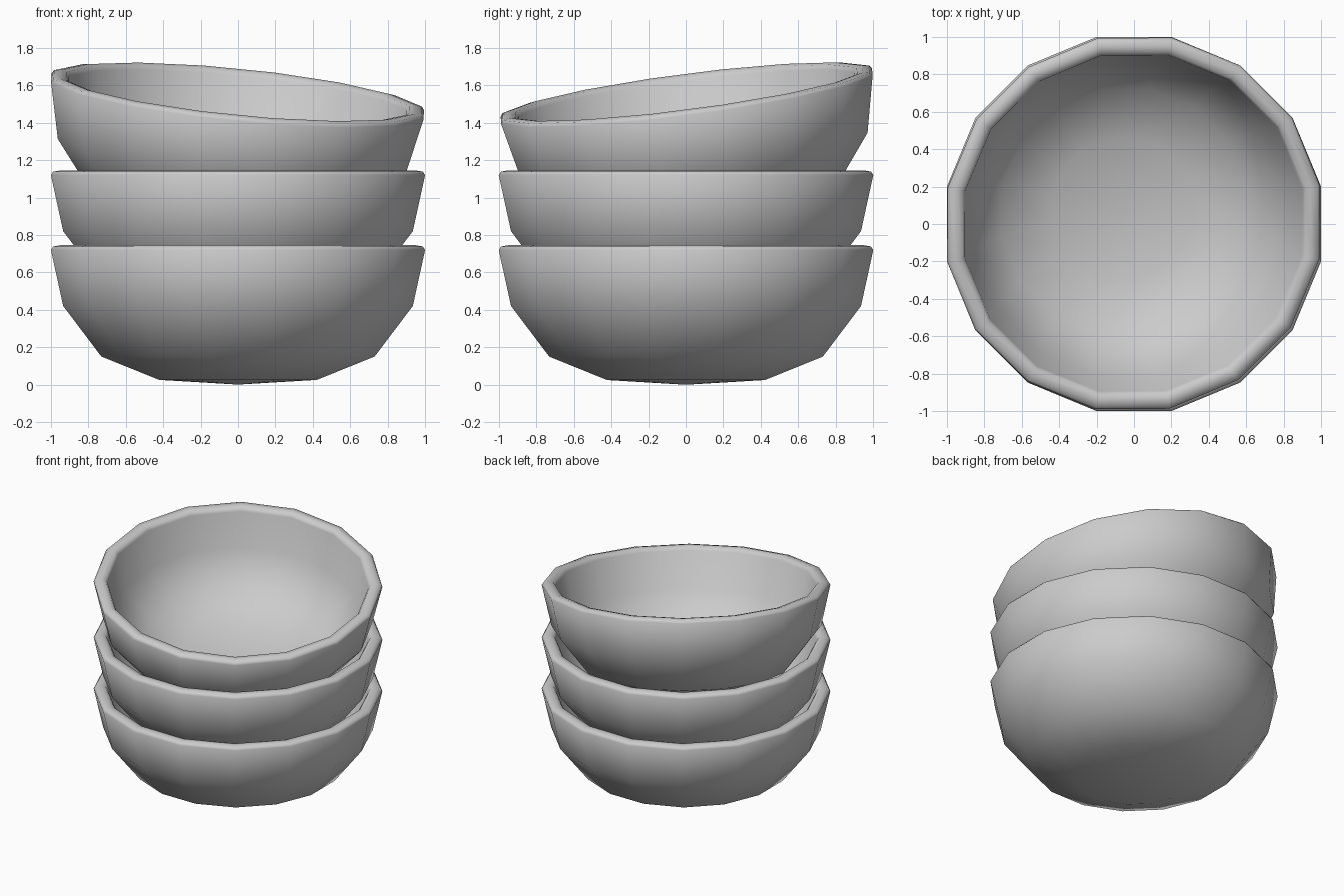
import bpy, bmesh, math
from mathutils import Vector, Quaternion

if "Cube" in bpy.data.objects:
    bpy.data.objects.remove(bpy.data.objects["Cube"])

SIDES = 16
RIM = 0.745
# radius, height: outside from the base up, over the rounded lip, down the inside
PROFILE = [(0.43, 0.025), (0.745, 0.15), (0.953, 0.42), (1.02, 0.72),
           (1.008, 0.738), (0.97, RIM), (0.937, 0.738), (0.923, 0.715),
           (0.865, 0.445), (0.67, 0.21), (0.385, 0.11)]


def make_bowl(name, rim_z, normal=(0, 0, 1)):
    bm = bmesh.new()
    rings = []
    for r, z in PROFILE:
        rings.append([bm.verts.new((r * math.cos((i + 0.5) * math.tau / SIDES),
                                    r * math.sin((i + 0.5) * math.tau / SIDES), z))
                      for i in range(SIDES)])
    base = bm.verts.new((0, 0, 0))
    floor = bm.verts.new((0, 0, 0.09))
    for i in range(SIDES):
        j = (i + 1) % SIDES
        for a, b in zip(rings, rings[1:]):
            bm.faces.new((a[i], a[j], b[j], b[i]))
        bm.faces.new((base, rings[0][j], rings[0][i]))
        bm.faces.new((floor, rings[-1][i], rings[-1][j]))
    bmesh.ops.recalc_face_normals(bm, faces=bm.faces)
    for f in bm.faces:
        f.smooth = True
    mesh = bpy.data.meshes.new(name)
    bm.to_mesh(mesh)
    bm.free()
    ob = bpy.data.objects.new(name, mesh)
    bpy.context.collection.objects.link(ob)
    # tilt about the centre of the rim
    rot = Vector((0, 0, 1)).rotation_difference(Vector(normal).normalized())
    ob.rotation_mode = 'QUATERNION'
    ob.rotation_quaternion = rot
    ob.location = Vector((0, 0, rim_z)) - rot @ Vector((0, 0, RIM))
    return ob


# two level bowls, and one resting at an angle on top
make_bowl("bottom_bowl", 0.745)
make_bowl("middle_bowl", 1.145)
make_bowl("top_bowl", 1.565, (0.1, -0.13, 1))
